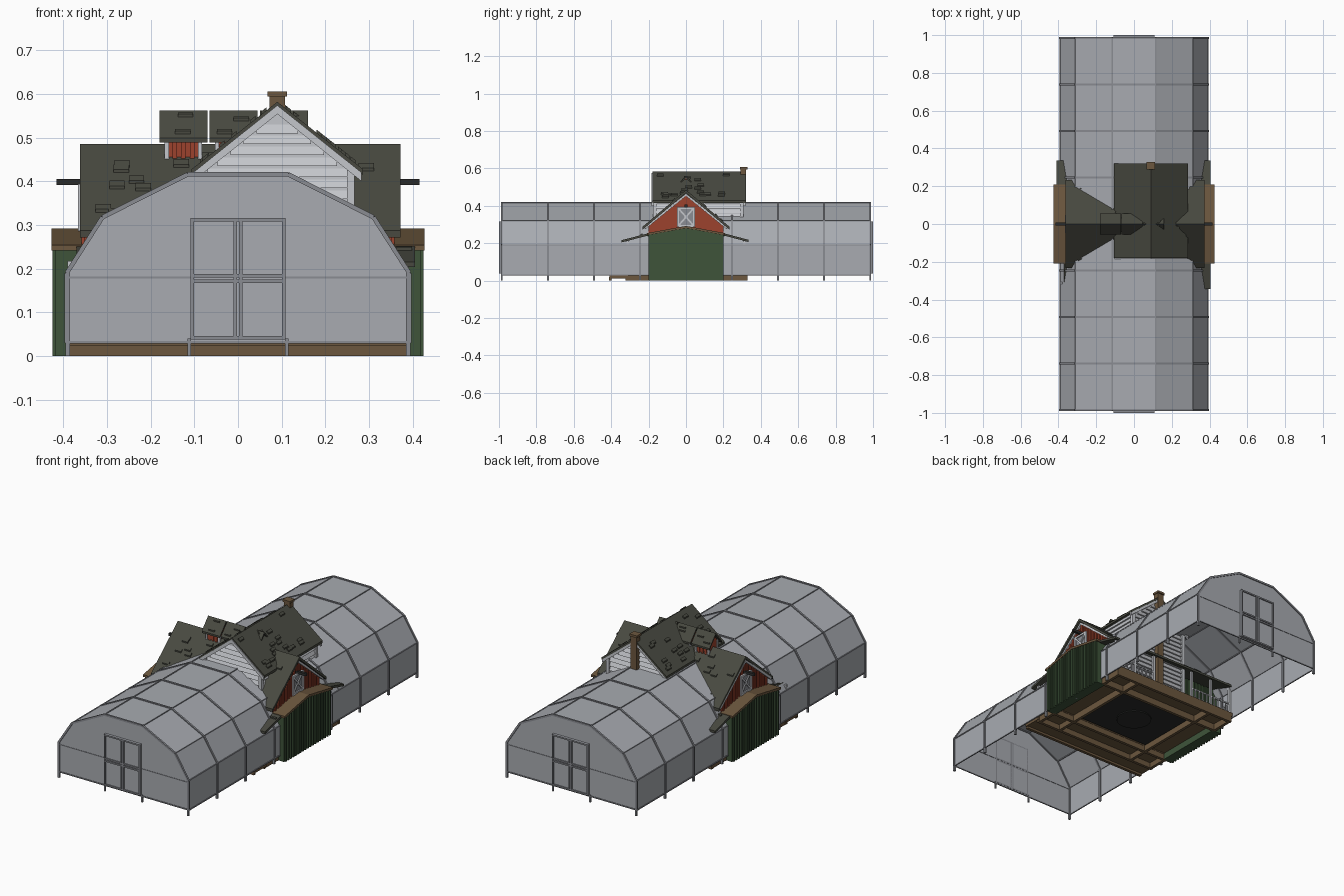
import bpy, bmesh, random
from mathutils import Vector, Matrix

if "Cube" in bpy.data.objects:
    bpy.data.objects.remove(bpy.data.objects["Cube"])

random.seed(4)


def srgb(r, g, b):
    return [((c / 255 + 0.055) / 1.055) ** 2.4 for c in (r, g, b)] + [1]


def material(name, *rgb):
    m = bpy.data.materials.new(name)
    m.diffuse_color = srgb(*rgb)
    m.use_nodes = True
    m.node_tree.nodes["Principled BSDF"].inputs["Base Color"].default_value = m.diffuse_color
    return m


FILM = material("greenhouse_film", 168, 171, 177)
FRAME = material("frame_grey", 138, 140, 146)
WHITE = material("white_siding", 196, 198, 203)
ROOF = material("dark_shingle", 72, 73, 64)
RED = material("barn_red", 156, 66, 45)
GREEN = material("barn_green", 62, 84, 58)
BROWN = material("timber_brown", 108, 87, 62)
DARK = material("dark_floor", 42, 43, 42)


class Part:
    """Collects simple solids into one object."""

    def __init__(self, name, mat):
        self.name, self.mat, self.bm = name, mat, bmesh.new()

    def box(self, x0, x1, y0, y1, z0, z1):
        m = Matrix.Translation(((x0 + x1) / 2, (y0 + y1) / 2, (z0 + z1) / 2))
        m = m @ Matrix.Diagonal((x1 - x0, y1 - y0, z1 - z0, 1))
        bmesh.ops.create_cube(self.bm, size=1, matrix=m)

    def beam(self, p, q, w=0.008):
        p, q = Vector(p), Vector(q)
        d = q - p
        m = Matrix.Translation((p + q) / 2) @ d.to_track_quat('Z', 'Y').to_matrix().to_4x4()
        bmesh.ops.create_cube(self.bm, size=1, matrix=m @ Matrix.Diagonal((w, w, d.length, 1)))

    def prism(self, pts, axis, a, b):
        def at(u, v, t):
            return (t, u, v) if axis == 'x' else (u, t, v)
        lo = [self.bm.verts.new(at(u, v, a)) for u, v in pts]
        hi = [self.bm.verts.new(at(u, v, b)) for u, v in pts]
        n = len(pts)
        self.bm.faces.new(lo)
        self.bm.faces.new(hi[::-1])
        for i in range(n):
            self.bm.faces.new((lo[i], hi[i], hi[(i + 1) % n], lo[(i + 1) % n]))

    def slab(self, p, q, t, axis, a, b):
        """Sloping plank between two profile points, thickness t downwards."""
        self.prism([p, q, (q[0], q[1] - t), (p[0], p[1] - t)], axis, a, b)

    def shingles(self, p, q, axis, a, b, n):
        """Loose raised shingles scattered on a slope."""
        p, q = Vector(p), Vector(q)
        for _ in range(n):
            t, s = random.uniform(0.08, 0.88), random.uniform(a, b - 0.04)
            u, v = p.lerp(q, t), p.lerp(q, t + 0.06)
            lift = Vector((0, 0.007))
            self.slab(u + lift, v + lift, 0.008, axis, s, s + 0.035)

    def done(self):
        bmesh.ops.recalc_face_normals(self.bm, faces=self.bm.faces)
        me = bpy.data.meshes.new(self.name)
        self.bm.to_mesh(me)
        me.materials.append(self.mat)
        bpy.context.collection.objects.link(bpy.data.objects.new(self.name, me))


# Greenhouse tunnel: open-bottomed faceted shell
half = [(0.392, 0.03), (0.392, 0.19), (0.31, 0.318), (0.115, 0.416)]
arch = half + [(-x, z) for x, z in half[::-1]]
L = 0.985
shell = Part("greenhouse_shell", FILM)
rings = [[shell.bm.verts.new((x, y, z)) for x, z in arch] for y in (-L, L)]
for i in range(len(arch) - 1):
    shell.bm.faces.new((rings[0][i], rings[0][i + 1], rings[1][i + 1], rings[1][i]))
for r in rings:
    shell.bm.faces.new(r)
shell.done()

# Greenhouse ribs, purlins and feet
ribs = Part("greenhouse_ribs", FRAME)
for k in range(-4, 5):
    y = k * L / 4
    for (x0, z0), (x1, z1) in zip(arch, arch[1:]):
        ribs.beam((x0, y, z0), (x1, y, z1), 0.01)
    for s in (-1, 1):
        ribs.box(s * 0.39 - 0.005, s * 0.39 + 0.005, y - 0.005, y + 0.005, 0, 0.19)
for x, z in arch:
    ribs.beam((x, -L, z), (x, L, z), 0.006)
for s in (-1, 1):
    for x in (-0.112, 0.112):
        ribs.box(x - 0.004, x + 0.004, s * L - 0.004, s * L + 0.004, 0, 0.04)
    ribs.beam((-0.39, s * L, 0.18), (0.39, s * L, 0.18), 0.004)
    ribs.beam((-0.39, s * L, 0.032), (0.39, s * L, 0.032), 0.006)
ribs.done()

# Double doors at both tunnel ends, each leaf with two framed panels
doors = Part("greenhouse_doors", FILM)
trim = Part("greenhouse_door_frames", FRAME)
for s in (-1, 1):
    ya, yb = sorted((s * 0.984, s * 0.994))
    fa, fb = sorted((s * 0.984, s * 1.0))
    doors.box(-0.108, 0.108, ya, yb, 0.038, 0.316)
    for x in (-0.105, -0.006, 0.006, 0.105):
        trim.box(x - 0.004, x + 0.004, fa, fb, 0.038, 0.316)
    for z in (0.042, 0.172, 0.184, 0.312):
        trim.box(-0.108, 0.108, fa, fb, z - 0.004, z + 0.004)
doors.done()
trim.done()

# Deck, front step and floor joists
deck = Part("porch_deck", BROWN)
deck.box(-0.39, 0.39, -0.32, -0.19, 0.03, 0.05)
deck.box(-0.39, 0.39, 0.19, 0.33, 0.035, 0.055)
deck.box(-0.39, 0.39, -0.41, -0.31, 0.012, 0.026)
deck.box(-0.39, 0.39, -0.2, 0.2, 0.036, 0.05)
for y in (-0.405, -0.315, -0.2, 0.2, 0.322):
    deck.box(-0.385, 0.385, y - 0.008, y + 0.008, 0, 0.04 if y > -0.35 else 0.02)
for x in (-0.375, -0.24, 0.24, 0.375):
    deck.box(x - 0.008, x + 0.008, -0.32, 0.325, 0, 0.04)
deck.done()
floor = Part("dark_underfloor", DARK)
floor.box(-0.22, 0.22, -0.17, 0.17, 0.022, 0.04)
bmesh.ops.create_cone(floor.bm, cap_ends=True, segments=24, radius1=0.09, radius2=0.09,
                      depth=0.008, matrix=Matrix.Translation((0, 0, 0.02)))
floor.done()

# Green corrugated ground floor with low-pitched ends
green = Part("green_ground_floor", GREEN)
low = [(-0.2, 0.045), (0.2, 0.045), (0.2, 0.248), (0, 0.28), (-0.2, 0.248)]
green.prism(low, 'x', -0.37, 0.37)
for s in (-1, 1):
    end = [(y, 0 if z < 0.1 else z) for y, z in low]
    green.prism(end, 'x', *sorted((s * 0.365, s * 0.418)))
    for k in range(-9, 10):
        y = k * 0.021
        xa, xb = sorted((s * 0.41, s * 0.425))
        green.box(xa, xb, y - 0.005, y + 0.005, 0, 0.279 - abs(y) * 0.16)
    for k in range(-17, 18):
        x = k * 0.021
        green.box(x - 0.005, x + 0.005, *sorted((s * 0.19, s * 0.206)), 0.05, 0.245)
green.done()
cap = Part("end_bay_roofs", BROWN)
for s in (-1, 1):
    for d in (-1, 1):
        cap.slab((0, 0.292), (d * 0.208, 0.254), 0.012, 'x', *sorted((s * 0.35, s * 0.427)))
cap.done()

# Red plank loft with gable ends
loft = Part("red_loft", RED)
loft.prism([(-0.2, 0.24), (0.2, 0.24), (0.2, 0.295), (0, 0.462), (-0.2, 0.295)], 'x', -0.352, 0.352)
for s in (-1, 1):
    for k in range(-8, 9):
        y = k * 0.023
        loft.box(*sorted((s * 0.345, s * 0.358)), y - 0.006, y + 0.006, 0.25, 0.452 - abs(y) * 0.83)
loft.done()

# Crossed loft windows and gable trim
white = Part("loft_window_and_trim", WHITE)
glass = Part("loft_window_panes", FRAME)
beams = Part("hoist_beams", DARK)
for s in (-1, 1):
    x = s * 0.361
    glass.box(*sorted((s * 0.352, s * 0.36)), -0.042, 0.042, 0.295, 0.385)
    for y in (-0.042, 0.042):
        white.beam((x, y, 0.29), (x, y, 0.39), 0.011)
        white.beam((x, y, 0.292), (x, -y, 0.388), 0.009)
        white.slab((0, 0.466), (y * 5.2, 0.288), 0.014, 'x', *sorted((s * 0.35, s * 0.362)))
    for z in (0.292, 0.388):
        white.beam((x, -0.045, z), (x, 0.045, z), 0.011)
    beams.box(*sorted((s * 0.34, s * 0.415)), -0.007, 0.007, 0.392, 0.406)
for p in (white, glass, beams):
    p.done()

# Long side-to-side roof
roof = Part("long_roof", ROOF)
for s in (-1, 1):
    p, q = (0, 0.485), (s * 0.232, 0.288)
    roof.slab(p, q, 0.016, 'x', -0.362, 0.372)
    roof.shingles(p, q, 'x', -0.355, 0.365, 24)
roof.done()

# Porch roofs
porch = Part("porch_roofs", ROOF)
for (p, q, a) in (((-0.19, 0.256), (-0.345, 0.216), -0.37), ((0.19, 0.256), (0.335, 0.218), -0.41)):
    porch.slab(p, q, 0.012, 'x', a, 0.405)
    porch.shingles(p, q, 'x', a, 0.405, 12)
porch.done()

# Porch posts and railings
rail = Part("porch_railings", WHITE)
for s in (-1, 1):
    y = s * 0.312
    for k in range(-3, 4):
        if k:
            rail.box(k * 0.128 - 0.006, k * 0.128 + 0.006, y - 0.006, y + 0.006, 0.05, 0.218)
    for e in (-1, 1):
        x = e * 0.384
        for z in (0.065, 0.115):
            rail.beam((x, s * 0.2, z), (x, y, z), 0.007)
            rail.beam((x, y, z), (e * 0.128, y, z), 0.007)
        for k in range(1, 5):
            yy = s * (0.2 + k * 0.0225)
            rail.beam((x, yy, 0.05), (x, yy, 0.115), 0.006)
        for k in range(1, 10):
            xx = e * (0.128 + k * 0.0256)
            rail.beam((xx, y, 0.05), (xx, y, 0.115), 0.005)
rail.done()

# White clapboard house crossing the long roof
CX = 0.09
house = Part("white_house", WHITE)
house.prism([(CX - 0.165, 0.055), (CX + 0.165, 0.055), (CX + 0.165, 0.425), (CX, 0.563),
             (CX - 0.165, 0.425)], 'y', -0.165, 0.295)
for k in range(20):
    z = 0.06 + k * 0.025
    w = min(0.165, (0.55 - z) / 0.84)
    if w < 0.02:
        break
    for y, d in ((-0.165, -1), (0.295, 1)):
        house.prism([(y - d * 0.002, z), (y + d * 0.009, z), (y - d * 0.002, z + 0.024)], 'x', CX - w, CX + w)
    if z < 0.42:
        for d in (-1, 1):
            x = CX + d * 0.165
            house.prism([(x - d * 0.002, z), (x + d * 0.009, z), (x - d * 0.002, z + 0.024)], 'y', -0.165, 0.295)
for s in (-1, 1):
    for a, b in ((-0.184, -0.172), (0.306, 0.318)):
        house.slab((CX, 0.574), (CX + s * 0.193, 0.42), 0.02, 'y', a, b)
    for y in (-0.168, 0.298):
        house.beam((CX + s * 0.168, y, 0.055), (CX + s * 0.168, y, 0.43), 0.018)
house.done()
top = Part("house_roof", ROOF)
for s in (-1, 1):
    p, q = (CX, 0.582), (CX + s * 0.196, 0.428)
    top.slab(p, q, 0.013, 'y', -0.18, 0.32)
    top.shingles(p, q, 'y', -0.17, 0.31, 18)
top.done()

# Chimney on the back gable
chimney = Part("chimney", BROWN)
chimney.box(0.072, 0.108, 0.292, 0.322, 0.05, 0.598)
chimney.box(0.067, 0.112, 0.288, 0.328, 0.594, 0.606)
chimney.done()

# Three small roof cupolas along the ridge
cup = Part("cupola_walls", RED)
lids = Part("cupola_roofs", ROOF)
posts = Part("cupola_corners", WHITE)
for cx in (-0.125, -0.01, 0.105):
    cup.prism([(-0.035, 0.44), (0.035, 0.44), (0.035, 0.51), (0, 0.548), (-0.035, 0.51)],
              'x', cx - 0.038, cx + 0.038)
    for s in (-1, 1):
        for e in (-1, 1):
            posts.box(cx + e * 0.038 - 0.005, cx + e * 0.038 + 0.005,
                      s * 0.035 - 0.005, s * 0.035 + 0.005, 0.445, 0.508)
        for k in (-1, 0, 1):
            cup.box(cx + k * 0.02 - 0.005, cx + k * 0.02 + 0.005, s * 0.035 - 0.004, s * 0.035 + 0.004, 0.445, 0.505)
        p, q = (0, 0.562), (s * 0.055, 0.499)
        lids.slab(p, q, 0.01, 'x', cx - 0.055, cx + 0.055)
        lids.shingles(p, q, 'x', cx - 0.05, cx + 0.05, 2)
for p in (cup, lids, posts):
    p.done()
